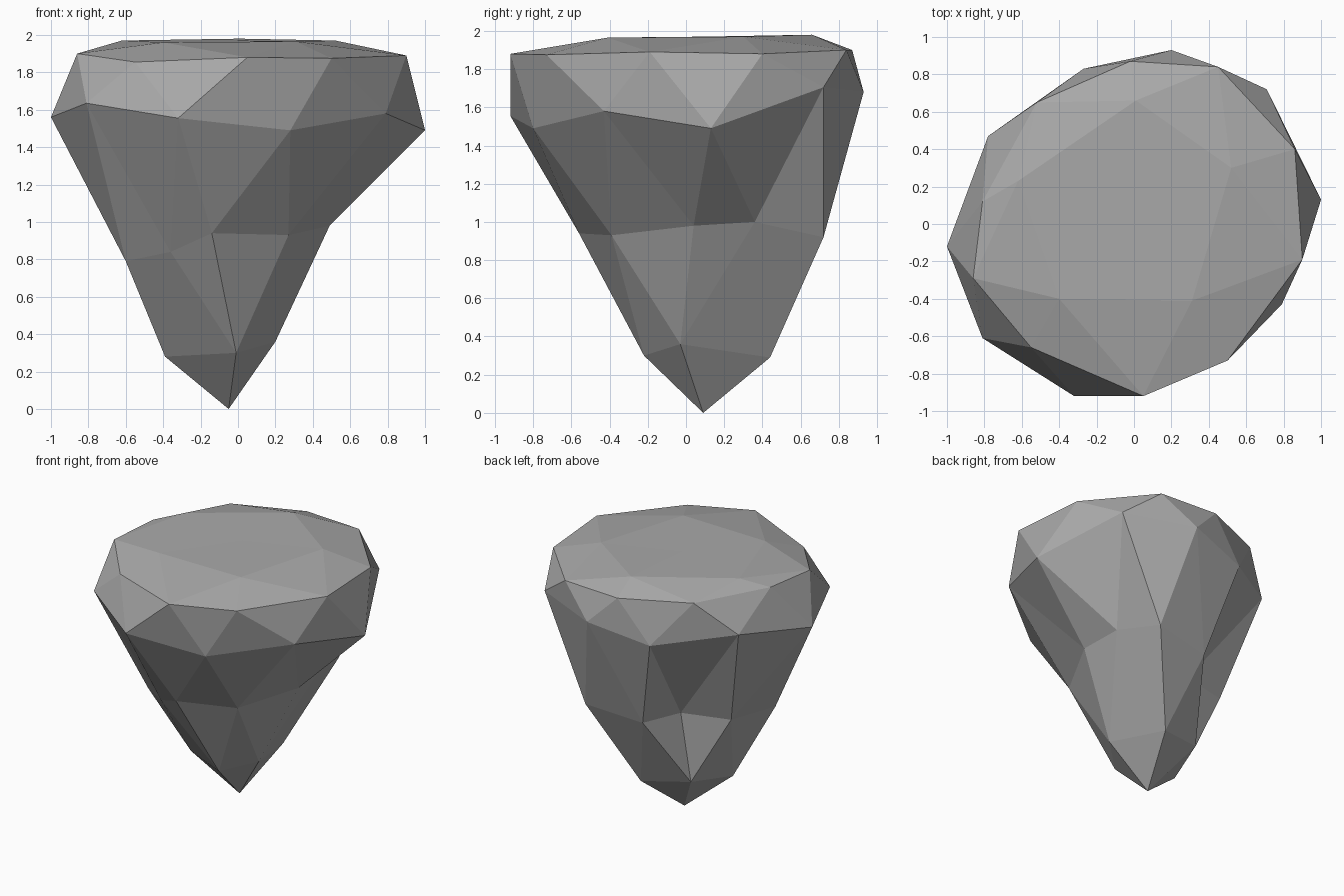
import bpy
import bmesh
import math

# Remove the default cube only
default_cube = bpy.data.objects.get("Cube")
if default_cube:
    bpy.data.objects.remove(default_cube, do_unlink=True)


def make_material(name, colour):
    material = bpy.data.materials.new(name)
    material.use_nodes = True
    material.diffuse_color = colour
    shader = material.node_tree.nodes["Principled BSDF"]
    shader.inputs["Base Color"].default_value = colour
    shader.inputs["Roughness"].default_value = 0.9
    return material


# Rings of the rock from the top down, each running counter-clockwise
top_centre = [(-.03, .09, 1.97)]
plateau = [(-.4, -.4, 1.96), (.31, -.41, 1.965), (.52, .3, 1.97),
           (.01, .66, 1.98), (-.62, .23, 1.97)]
rim = [(-.55, -.66, 1.855), (.05, -.92, 1.88), (.5, -.73, 1.875),
       (.9, -.19, 1.89), (.86, .4, 1.88), (.45, .84, 1.9),
       (-.02, .87, 1.9), (-.52, .65, 1.91), (-.81, .12, 1.91),
       (-.86, -.29, 1.9)]
shoulder = [(-.32, -.92, 1.555), (.28, -.8, 1.49), (.79, -.43, 1.58),
            (1, .13, 1.49), (.71, .72, 1.705), (.2, .93, 1.68),
            (-.27, .83, 1.58), (-.78, .47, 1.665), (-1, -.12, 1.56),
            (-.81, -.61, 1.635)]
waist = [(-.36, -.43, .84), (-.14, -.56, .94), (.27, -.39, .93),
         (.49, .04, .98), (.46, .36, 1), (.36, .72, .92),
         (-.09, .66, .87), (-.2, .35, .86), (-.57, .26, .87),
         (-.6, -.24, .79)]
foot = [(-.01, -.22, .3), (.2, -.03, .36), (.08, .44, .29),
        (-.28, .34, .34), (-.39, -.02, .28)]
tip = [(-.05, .09, 0)]
rings = [top_centre, plateau, rim, shoulder, waist, foot, tip]


def angle_from(vert, start):
    """Angle around the upright axis, counted from a starting angle."""
    turn = math.atan2(vert.co.y, vert.co.x) - start + math.radians(5)
    return turn % math.tau


def shape_rock(bm):
    """Pull the rings of a small icosphere into the rock's outline."""
    verts = sorted(bm.verts, key=lambda v: -v.co.z)
    first = verts[len(top_centre)]
    start = math.atan2(first.co.y, first.co.x)
    groups = []
    for ring in rings:
        group, verts = verts[:len(ring)], verts[len(ring):]
        groups.append(sorted(group, key=lambda v: angle_from(v, start)))
    for group, ring in zip(groups, rings):
        for vert, place in zip(group, ring):
            vert.co = place


# Faceted rock, wide and flat on top, narrowing to a point below
mesh = bpy.data.meshes.new("faceted_rock")
bm = bmesh.new()
bmesh.ops.create_icosphere(bm, subdivisions=2, radius=1)
shape_rock(bm)
bmesh.ops.recalc_face_normals(bm, faces=bm.faces)
for face in bm.faces:
    face.smooth = False
bm.to_mesh(mesh)
bm.free()

rock = bpy.data.objects.new("faceted_rock", mesh)
bpy.context.collection.objects.link(rock)
mesh.materials.append(make_material("stone_grey", (0.4, 0.4, 0.4, 1)))
